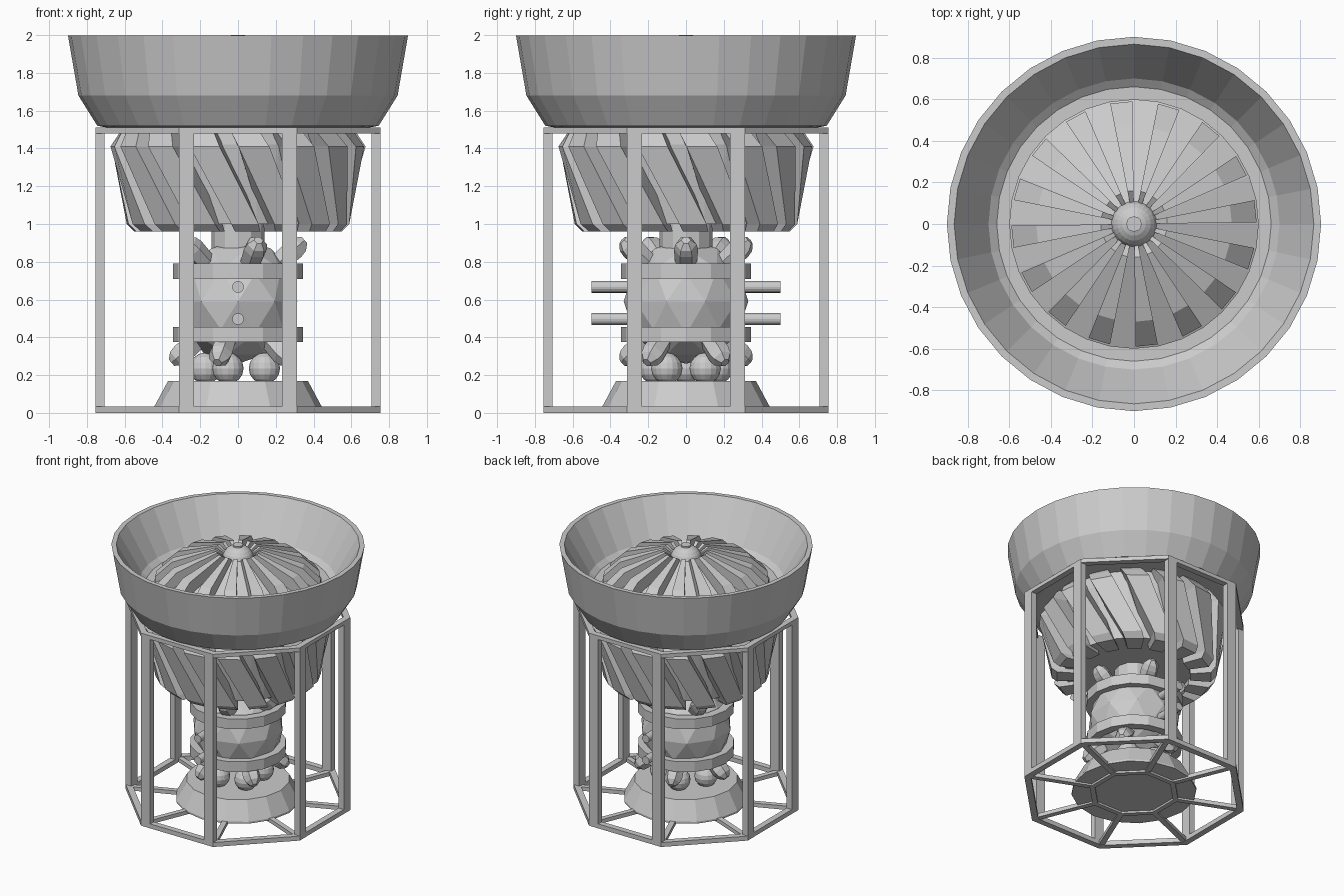
import bpy, bmesh, math
from math import sin, cos, radians
from mathutils import Vector

cube = bpy.data.objects.get("Cube")
if cube:
    bpy.data.objects.remove(cube, do_unlink=True)

grey = bpy.data.materials.new("plain_grey")
grey.use_nodes = True
grey.diffuse_color = (0.6, 0.6, 0.6, 1)
grey.node_tree.nodes["Principled BSDF"].inputs["Base Color"].default_value = (0.6, 0.6, 0.6, 1)


def polar(r, deg, z):
    return Vector((r * cos(radians(deg)), r * sin(radians(deg)), z))


def finish(name, bm):
    bmesh.ops.recalc_face_normals(bm, faces=bm.faces)
    mesh = bpy.data.meshes.new(name)
    bm.to_mesh(mesh)
    bm.free()
    mesh.materials.append(grey)
    obj = bpy.data.objects.new(name, mesh)
    bpy.context.collection.objects.link(obj)
    return obj


def loft(bm, sections, closed=False):
    """Skin matching loops of points; cap the ends unless the loft is a ring."""
    rows = [[bm.verts.new(p) for p in s] for s in sections]
    pairs = list(zip(rows, rows[1:]))
    if closed:
        pairs.append((rows[-1], rows[0]))
    for a, b in pairs:
        for i in range(len(a)):
            j = (i + 1) % len(a)
            bm.faces.new((a[i], a[j], b[j], b[i]))
    if not closed:
        bm.faces.new(rows[0])
        bm.faces.new(rows[-1])


def turned(name, profile, sides, start=0, ring=False):
    """Revolve (radius, height) points around the z axis."""
    bm = bmesh.new()
    loft(bm, [[polar(r, start + 360 * k / sides, z) for k in range(sides)]
              for r, z in profile], ring)
    return finish(name, bm)


def rod(name, a, b, radius, sides):
    bm = bmesh.new()
    a, b = Vector(a), Vector(b)
    turn = (b - a).to_track_quat('Z', 'Y')
    circle = [turn @ polar(radius, 360 * k / sides, 0) for k in range(sides)]
    loft(bm, [[a + p for p in circle], [b + p for p in circle]])
    return finish(name, bm)


# Bowl with a thick wall and closed floor
turned("bowl", [(0.70, 1.512), (0.745, 1.52), (0.845, 1.68), (0.9, 1.997), (0.865, 1.997),
                (0.70, 1.71), (0.66, 1.68), (0.3, 1.68)], 32)

# Domed rotor cone inside the bowl and its cap
turned("rotor_cone", [(0.6, 1.6), (0.6, 1.69), (0.1, 1.92)], 32)
turned("rotor_cap", [(0.113, 1.85)] + [(0.113 * cos(radians(t)), 1.89 + 0.105 * sin(radians(t)))
                                       for t in range(0, 80, 15)], 24)
turned("cap_button", [(0.037, 1.98), (0.037, 2.0), (0.02, 2.0)], 12)

BLADES = 16
STEP = 360 / BLADES

# Tall wedge ribs on the rotor cone
bm = bmesh.new()
for k in range(BLADES):
    mid = 6 + k * STEP
    loft(bm, [[polar(r, mid - 5.2, low), polar(r, mid + 5.2, low),
               polar(r, mid + 5.2, top), polar(r, mid - 5.2, top)]
              for r, low, top in ((0.10, 1.86, 1.92), (0.16, 1.84, 1.96),
                                  (0.47, 1.70, 1.855), (0.59, 1.63, 1.74))])
finish("rotor_ribs", bm)

# Swirling lower blades around a tapered core
turned("blade_core", [(0.49, 1.0), (0.56, 1.42), (0.55, 1.53)], 32)
bm = bmesh.new()
for k in range(BLADES):
    sections = []
    for r, z in ((0.55, 0.96), (0.59, 1.0), (0.675, 1.41), (0.63, 1.48), (0.58, 1.53)):
        mid = 4 + k * STEP + (1.48 - z) * 46
        sections.append([polar(0.40, mid - 7, z), polar(r, mid - 7, z),
                         polar(r, mid + 7, z), polar(0.40, mid + 7, z)])
    loft(bm, sections)
finish("lower_blades", bm)

# Central neck, faceted body and its two hoops
turned("neck", [(0.14, 0.78), (0.14, 1.02)], 12)
bm = bmesh.new()
bmesh.ops.create_icosphere(bm, subdivisions=2, radius=0.33)
bmesh.ops.translate(bm, verts=bm.verts, vec=(0, 0, 0.59))
finish("body", bm)
for name, z in (("lower_hoop", 0.375), ("upper_hoop", 0.71)):
    turned(name, [(0.28, z), (0.345, z), (0.345, z + 0.08), (0.28, z + 0.08)], 16, 0, True)


# Round-ended knobs leaning outward, five above and five below
def knob(name, deg, z, direction):
    a = polar(0.17, deg, z)
    axis = polar(0.16, deg, 0.14 * direction).normalized()
    axis.z = 0.14 / math.hypot(0.16, 0.14) * direction
    turn = axis.to_track_quat('Z', 'Y')
    bm = bmesh.new()
    loft(bm, [[a + turn @ polar(r, 60 * k, h) for k in range(6)]
              for r, h in ((0.055, 0), (0.064, 0.17), (0.055, 0.21), (0.025, 0.242))])
    finish(name, bm)


for k in range(5):
    knob("upper_knob", 72 * k, 0.755, 1)
    knob("lower_knob", 36 + 72 * k, 0.425, -1)
    # Ball bearings resting on the foot
    bm = bmesh.new()
    bmesh.ops.create_uvsphere(bm, u_segments=16, v_segments=8, radius=0.083)
    bmesh.ops.translate(bm, verts=bm.verts, vec=polar(0.173, 36 + 72 * k, 0.236))
    finish("ball", bm)

# Cross rods running front to back
for name, z in (("lower_rod", 0.497), ("upper_rod", 0.667)):
    rod(name, (0, -0.5, z), (0, 0.5, z), 0.031, 16)

# Flared foot
turned("foot", [(0.445, 0.015), (0.445, 0.03), (0.37, 0.17)], 16)

# Octagonal cage: rings, corner posts and floor spokes
R, INNER = 0.817, 0.767
for name, low, high in (("bottom_ring", 0, 0.035), ("top_ring", 1.48, 1.51)):
    turned(name, [(INNER, low), (R, low), (R, high), (INNER, high)], 8, 22.5, True)
turned("foot_ring", [(0.29, 0), (0.33, 0), (0.33, 0.035), (0.29, 0.035)], 8, 22.5, True)

# Each post is a flat bar along the front, back or side face of the cage
bm = bmesh.new()
for k in range(8):
    deg = 22.5 + 45 * k
    turn = 45 if k % 2 else -45
    corner = polar(R, deg, 0)
    along = (polar(R, deg + turn, 0) - corner).normalized() * 0.08
    inward = polar(-0.047, deg + turn / 2, 0)
    outline = [corner, corner + along, corner + along + inward, corner + inward]
    loft(bm, [outline, [p + Vector((0, 0, 1.5)) for p in outline]])
finish("cage_posts", bm)

bm = bmesh.new()
for k in range(8):
    deg = 22.5 + 45 * k
    side = polar(0.02, deg + 90, 0)
    up = Vector((0, 0, 0.03))
    loft(bm, [[p - side, p + side, p + side + up, p - side + up]
              for p in (polar(0.31, deg, 0.002), polar(0.78, deg, 0.002))])
finish("floor_spokes", bm)
